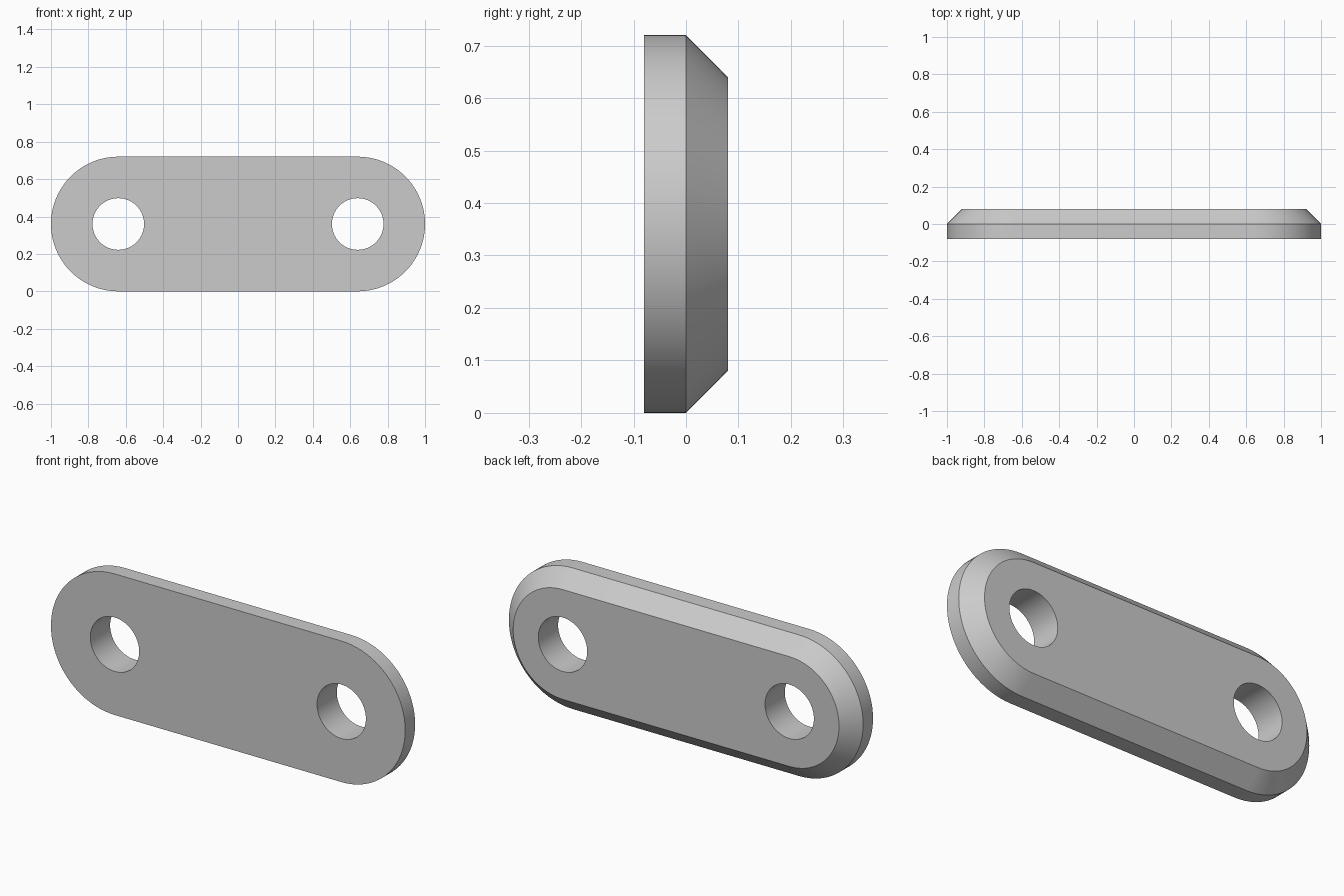
import bpy
import bmesh
import math

default = bpy.data.objects.get("Cube")
if default:
    bpy.data.objects.remove(default, do_unlink=True)

HALF_SPAN = 0.64      # hole centre distance from the middle
MID_Z = 0.36
ARC_STEPS = 40
HOLE_RADIUS = 0.138

# Plain grey
grey = bpy.data.materials.new("plain_grey")
grey.use_nodes = True
colour = (0.6, 0.6, 0.6, 1)
grey.diffuse_color = colour
grey.node_tree.nodes["Principled BSDF"].inputs["Base Color"].default_value = colour


def slot_ring(bm, radius, y):
    """Ring of vertices around a round-ended slot outline."""
    ring = []
    for side, start in ((1, -math.pi / 2), (-1, math.pi / 2)):
        for i in range(ARC_STEPS + 1):
            a = start + math.pi * i / ARC_STEPS
            ring.append(bm.verts.new((side * HALF_SPAN + radius * math.cos(a), y,
                                      MID_Z + radius * math.sin(a))))
    return ring


# Link plate: straight rim at the front, chamfer at the back
bm = bmesh.new()
rings = [slot_ring(bm, r, y) for r, y in ((0.36, -0.08), (0.36, 0), (0.28, 0.08))]
for near, far in zip(rings, rings[1:]):
    for i in range(len(near)):
        j = (i + 1) % len(near)
        bm.faces.new((near[i], near[j], far[j], far[i]))
bm.faces.new(rings[0])
bm.faces.new(rings[-1])
bmesh.ops.recalc_face_normals(bm, faces=bm.faces)
mesh = bpy.data.meshes.new("link_plate")
bm.to_mesh(mesh)
bm.free()
mesh.materials.append(grey)
plate = bpy.data.objects.new("link_plate", mesh)
bpy.context.collection.objects.link(plate)

# Round through holes at both ends
for side in (-1, 1):
    bpy.ops.mesh.primitive_cylinder_add(vertices=64, radius=HOLE_RADIUS, depth=0.5,
                                        location=(side * HALF_SPAN, 0, MID_Z),
                                        rotation=(math.pi / 2, 0, 0))
    cutter = bpy.context.object
    cutter.name = "hole_cutter"
    cutter.hide_render = True
    cutter.data.materials.append(grey)
    cut = plate.modifiers.new("hole", "BOOLEAN")
    cut.operation = "DIFFERENCE"
    cut.solver = "EXACT"
    cut.object = cutter
    bpy.context.view_layer.objects.active = plate
    bpy.ops.object.modifier_apply(modifier=cut.name)
    bpy.data.objects.remove(cutter, do_unlink=True)

# Smooth curved sides, crisp edges
bpy.ops.object.select_all(action="DESELECT")
plate.select_set(True)
bpy.context.view_layer.objects.active = plate
bpy.ops.object.shade_smooth_by_angle(angle=math.radians(30))
